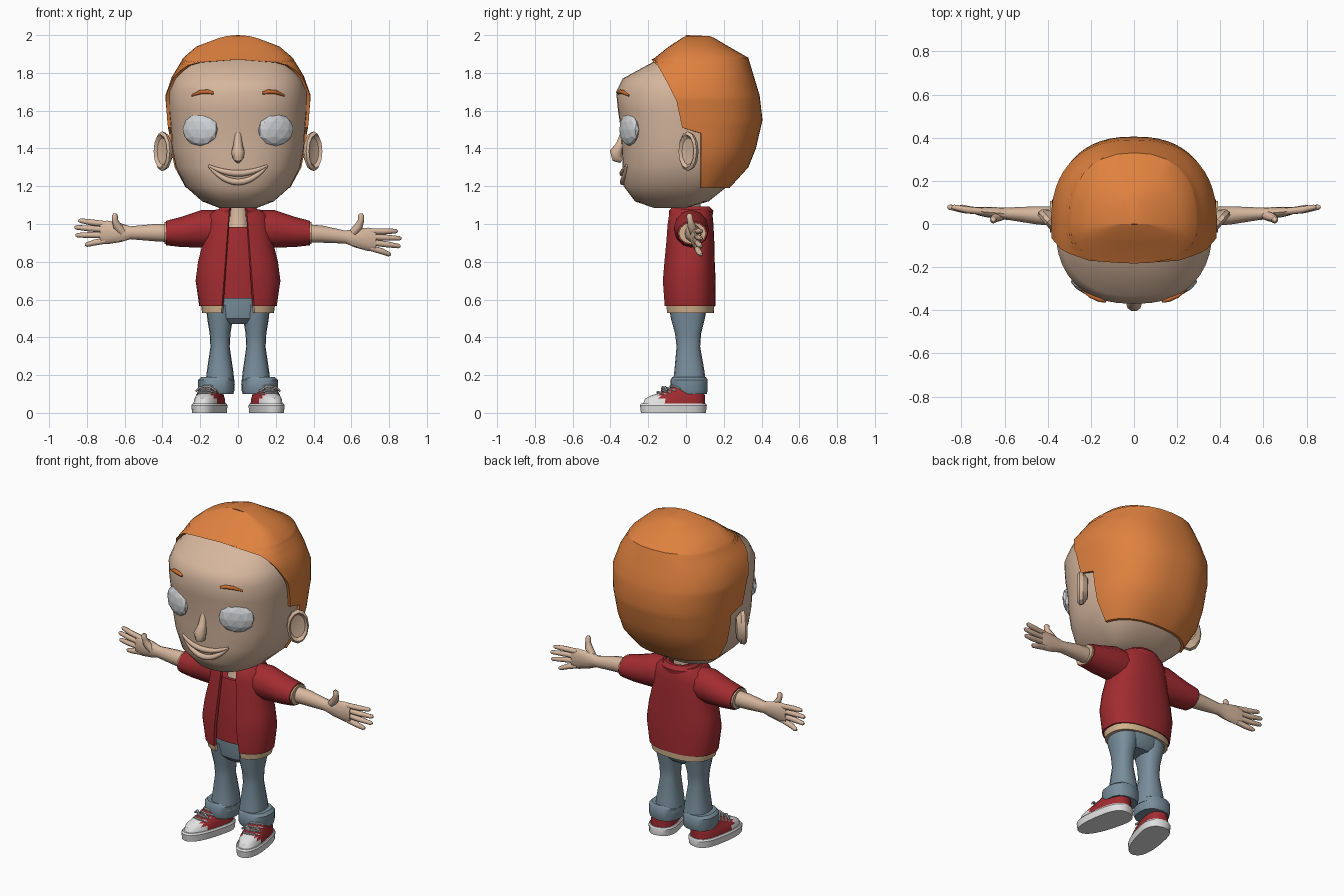
import bpy, bmesh
from math import sin, cos, acos, asin, pi, radians, copysign
from mathutils import Vector, Matrix

if "Cube" in bpy.data.objects:
    bpy.data.objects.remove(bpy.data.objects["Cube"])

POWER = 2.4  # squareness of every oval section


def material(name, r, g, b):
    m = bpy.data.materials.new(name)
    m.use_nodes = True
    m.diffuse_color = (r, g, b, 1)
    m.node_tree.nodes["Principled BSDF"].inputs["Base Color"].default_value = (r, g, b, 1)
    return m


SKIN = material("skin", .67, .47, .34)
HAIR = material("orange hair", .74, .22, .05)
BROW = material("eyebrow orange", .58, .15, .03)
RED = material("red cloth", .36, .025, .03)
DENIM = material("blue denim", .19, .27, .33)
WHITE = material("white rubber", .75, .75, .75)
EYE = material("eye grey", .62, .64, .66)
HEM = material("tan knit", .65, .45, .27)
LACE = material("lace grey", .5, .5, .5)


def finish(name, bm, mats, angle=35):
    mesh = bpy.data.meshes.new(name)
    bmesh.ops.recalc_face_normals(bm, faces=bm.faces[:])
    bm.to_mesh(mesh)
    bm.free()
    for m in mats:
        mesh.materials.append(m)
    ob = bpy.data.objects.new(name, mesh)
    bpy.context.collection.objects.link(ob)
    if angle:
        bpy.ops.object.select_all(action='DESELECT')
        ob.select_set(True)
        bpy.context.view_layer.objects.active = ob
        bpy.ops.object.shade_smooth_by_angle(angle=radians(angle))
    return ob


def loft(name, rings, *mats, angle=35, pick=None, place=None):
    """Skin a list of equal rings, cap the ends, colour faces by a rule."""
    bm = bmesh.new()
    vs = [[bm.verts.new(p) for p in ring] for ring in rings]
    for a, b in zip(vs, vs[1:]):
        for i in range(len(a)):
            bm.faces.new((a[i - 1], a[i], b[i], b[i - 1]))
    bm.faces.new(vs[0])
    bm.faces.new(vs[-1])
    if pick:
        for f in bm.faces:
            f.material_index = pick(f.calc_center_median())
    if place:
        bm.transform(place)
    return finish(name, bm, mats, angle)


def around(n):
    return [2 * pi * i / n for i in range(n)]


def oval(row, angles, cx=0, cy=0, k=1):
    """Horizontal section from (height, half width, front y, back y)."""
    z, w, front, back = row
    pts = []
    for a in angles:
        c, s = cos(a), sin(a)
        depth = back - cy if s > 0 else cy - front
        pts.append((cx + k * w * copysign(abs(c) ** (2 / POWER), c),
                    cy + k * depth * copysign(abs(s) ** (2 / POWER), s), z))
    return pts


def body(name, rows, *mats, n=24, cx=0, cy=0, **kw):
    return loft(name, [oval(r, around(n), cx, cy) for r in rows], *mats, **kw)


def interp(table, z):
    for a, b in zip(table, table[1:]):
        if z <= b[0]:
            t = max(0, (z - a[0]) / (b[0] - a[0]))
            return [p + (q - p) * t for p, q in zip(a, b)]
    return list(table[-1])


def shell(name, rows, start, mat, cy=0, inner=.9, n=28):
    """Thick wall that is open at the front; start gives the opening angle."""
    rings = []
    for row in rows:
        a0 = start(row)
        arc = [a0 + (pi - 2 * a0) * i / n for i in range(n + 1)]
        rings.append(oval(row, arc, 0, cy) + oval(row, arc[::-1], 0, cy, inner))
    return loft(name, rings, mat)


def tube(name, pts, mat, n=8, place=None):
    """Round tube through points (x, y, z, radius)."""
    p = [Vector(q[:3]) for q in pts]
    rings = []
    for i, q in enumerate(pts):
        t = (p[min(i + 1, len(p) - 1)] - p[max(i - 1, 0)]).normalized()
        u = t.cross(Vector((0, 1, 0) if abs(t.y) < .8 else (0, 0, 1))).normalized()
        v = t.cross(u)
        rings.append([p[i] + q[3] * (cos(a) * u + sin(a) * v) for a in around(n)])
    return loft(name, rings, mat, angle=50, place=place)


# Head
HEAD = [(1.085, .10, -.17, .0), (1.12, .19, -.27, .12), (1.2, .28, -.33, .22),
        (1.3, .33, -.335, .3), (1.4, .35, -.34, .34), (1.5, .355, -.345, .37),
        (1.6, .365, -.36, .37), (1.7, .365, -.37, .36), (1.77, .34, -.335, .33),
        (1.86, .27, -.17, .28), (1.93, .18, -.05, .2)]
body("head", HEAD, SKIN, n=40)


def face_y(x, z):
    _, w, front, _ = interp(HEAD, z)
    return front * (1 - abs(x / w) ** POWER) ** (1 / POWER)


# Hair cap, cut away in front of the hairline
CAP = [(1.19, .285, -.34, .23), (1.3, .34, -.345, .33), (1.4, .36, -.35, .37),
       (1.55, .375, -.365, .405), (1.68, .385, -.38, .39), (1.78, .35, -.345, .36),
       (1.88, .29, -.165, .33), (1.94, .22, -.09, .225), (1.985, .1, -.02, .15),
       (1.995, .06, 0, .125), (2, .002, -.002, .002)]
HAIRLINE = [(1.19, .08), (1.48, .08), (1.51, -.02), (1.65, -.05), (1.75, -.1),
            (1.84, -.15), (1.87, -.19)]


def hair_start(row):
    y = interp(HAIRLINE, row[0])[1]
    if row[0] > 1.865:
        return -pi / 2
    edge = min(1, abs(y) / (row[3] if y > 0 else -row[2])) ** (POWER / 2)
    return copysign(asin(edge), y)


heights = sorted({r[0] for r in CAP} | {r[0] for r in HAIRLINE} | {1.81, 1.855})
shell("hair", [interp(CAP, z) for z in heights], hair_start, HAIR, inner=.94)

# Nose and lips
tube("nose", [(0, -.325, 1.5, .015), (0, -.348, 1.42, .024), (0, -.37, 1.38, .036),
              (0, -.365, 1.35, .03), (0, -.34, 1.335, .015)], SKIN, n=10)
for name, low, rise in (("upper_lip", 1.268, .042), ("lower_lip", 1.222, .085)):
    path = []
    for i in range(-6, 7):
        t = i / 6
        z = low + rise * t * t
        path.append((.155 * t, face_y(.155 * t, z) - .003, z, .017 - .011 * t * t))
    tube(name, path, SKIN)

for s, side in ((1, "left"), (-1, "right")):
    # Eye
    bm = bmesh.new()
    bmesh.ops.create_icosphere(bm, subdivisions=2, radius=1)
    bm.transform(Matrix.Translation((s * .2, face_y(.2, 1.5) + .005, 1.5))
                 @ Matrix.Rotation(s * radians(25), 4, 'Z')
                 @ Matrix.Diagonal((.103, .035, .087, 1)))
    finish(side + "_eye", bm, [EYE], angle=0)

    # Eyebrow
    tube(side + "_eyebrow", [(s * x, face_y(x, z) - .002, z, r) for x, z, r in
         ((.13, 1.693, .007), (.16, 1.7, .012), (.2, 1.698, .011), (.245, 1.68, .005))], BROW)

    # Ear: a dished oval plate turned partly forward
    out = Vector((s * .75, -.66, 0))
    wide = Vector((s * .66, .75, 0))
    rings = []
    for k, d in ((.6, -.035), (.95, -.01), (1, .01), (.85, .022), (.68, .006), (.3, .002)):
        rings.append([Vector((s * .395, .015, 1.385)) + out * d
                      + wide * (.063 * k * cos(a)) + Vector((0, 0, .105 * k * sin(a)))
                      for a in around(12)])
    loft(side + "_ear", rings, SKIN, angle=30)

    # Sleeve, knitted cuff and arm, swept along x with a slight tilt
    def tilt(x):
        return -s * .06 * max(0, x - .38)

    def limb(name, rows, mat):
        loft(name, [[(s * x, y + ry * cos(a), z + tilt(x) + rz * sin(a)) for a in around(12)]
                    for x, y, z, ry, rz in rows], mat)

    limb(side + "_sleeve", [(.1, .025, .975, .09, .098), (.19, .028, .975, .092, .1),
                            (.3, .032, .958, .086, .08), (.38, .034, .952, .08, .065)], RED)
    limb(side + "_sleeve_cuff", [(.37, .034, .952, .073, .058), (.39, .034, .952, .073, .058)], HEM)
    limb(side + "_arm", [(.33, .035, .952, .046, .05), (.45, .04, .95, .042, .045),
                         (.57, .047, .942, .03, .034), (.62, .05, .94, .027, .05),
                         (.69, .056, .937, .024, .062), (.73, .06, .936, .018, .058)], SKIN)

    # Fingers and thumb
    for i, (tip_x, tip_z) in enumerate(((.845, .99), (.865, .953), (.86, .912), (.81, .865))):
        base_z = .98 - .029 * i
        mid_x, mid_z = (.71 + tip_x) / 2, (base_z + tip_z) / 2
        tube(side + "_finger_" + str(i + 1),
             [(s * .70, .058, base_z + tilt(.7), .016), (s * mid_x, .066, mid_z + tilt(mid_x), .016),
              (s * (tip_x - .01), .078, tip_z + tilt(tip_x), .012),
              (s * tip_x, .08, tip_z + tilt(tip_x), .006)], SKIN)
    tube(side + "_thumb", [(s * .61, .04, .955, .022), (s * .64, .03, .99, .022),
                           (s * .652, .022, 1.02, .016), (s * .652, .018, 1.045, .016),
                           (s * .652, .018, 1.055, .008)], SKIN)

    # Trouser leg and turned-up cuff
    for name, cx, rows in (
            ("_leg", .095, [(.15, .078, -.07, .105), (.22, .07, -.062, .098), (.35, .051, -.05, .075),
                            (.42, .055, -.058, .08), (.5, .068, -.08, .1), (.57, .075, -.088, .105)]),
            ("_leg_cuff", .115, [(.1, .09, -.075, .11), (.12, .096, -.082, .115),
                                 (.175, .096, -.082, .115), (.19, .08, -.072, .105)])):
        body(side + name, rows, DENIM, n=16, cx=s * cx, cy=.02)

    # Shoe: rubber sole, cloth upper with rubber toe cap, laces
    place = Matrix.Translation((s * .143, 0, 0)) @ Matrix.Rotation(s * radians(13), 4, 'Z')
    body(side + "_sole", [(0, .08, -.245, .105), (.04, .084, -.25, .11), (.05, .078, -.243, .105)],
         WHITE, place=place)
    body(side + "_shoe", [(.045, .073, -.236, .1), (.075, .07, -.222, .1), (.092, .064, -.19, .1),
                          (.105, .06, -.145, .1), (.135, .052, -.08, .095), (.15, .045, -.05, .09)],
         RED, WHITE, pick=lambda c: int(c.y < -.145), place=place)
    for i in range(4):
        y, z = -.15 + .024 * i, .104 + .011 * i
        tube(side + "_lace_" + str(i + 1),
             [(-.05, y + .035, z - .01, .006), (-.02, y, z + .004, .007),
              (.02, y, z + .004, .007), (.05, y + .035, z - .01, .006)], LACE, n=6, place=place)
    for e in (-1, 1):
        tube(side + "_lace_bow_" + ("outer" if e == s else "inner"),
             [(0, -.13, .122, .006), (e * .03, -.12, .135, .008), (e * .055, -.115, .115, .006)],
             LACE, n=6, place=place)

# Neck, inner shirt and hips
body("neck", [(.95, .07, -.075, .08), (1.0, .058, -.055, .075), (1.13, .055, -.05, .08)],
     SKIN, n=14, cy=.02)
body("inner_shirt", [(.605, .15, -.1, .125), (.75, .16, -.1, .125), (.9, .15, -.092, .125),
                     (.985, .12, -.08, .115)], RED, cy=.02)
body("hips", [(.47, .085, -.05, .075), (.5, .135, -.08, .1), (.56, .148, -.09, .11),
              (.63, .145, -.09, .11)], DENIM, cy=.02)


# Open jacket, knitted hem and collar
def front_gap(row):
    gap = .05 + .035 * (1.03 - row[0]) / .46
    return -acos(min(1, gap / row[1]) ** (POWER / 2))


shell("jacket", [(.565, .205, -.12, .155), (.7, .225, -.127, .157), (.8, .212, -.118, .152),
                 (.9, .187, -.108, .15), (1.0, .175, -.1, .145), (1.05, .155, -.092, .14),
                 (1.078, .115, -.075, .13)], front_gap, RED, cy=.02)
shell("jacket_hem", [(.528, .19, -.108, .148), (.57, .196, -.113, .15)], front_gap, HEM, cy=.02)
shell("collar", [(1.04, .12, -.095, .14), (1.07, .112, -.095, .145), (1.092, .09, -.08, .125)],
      front_gap, RED, cy=.02, inner=.82)
